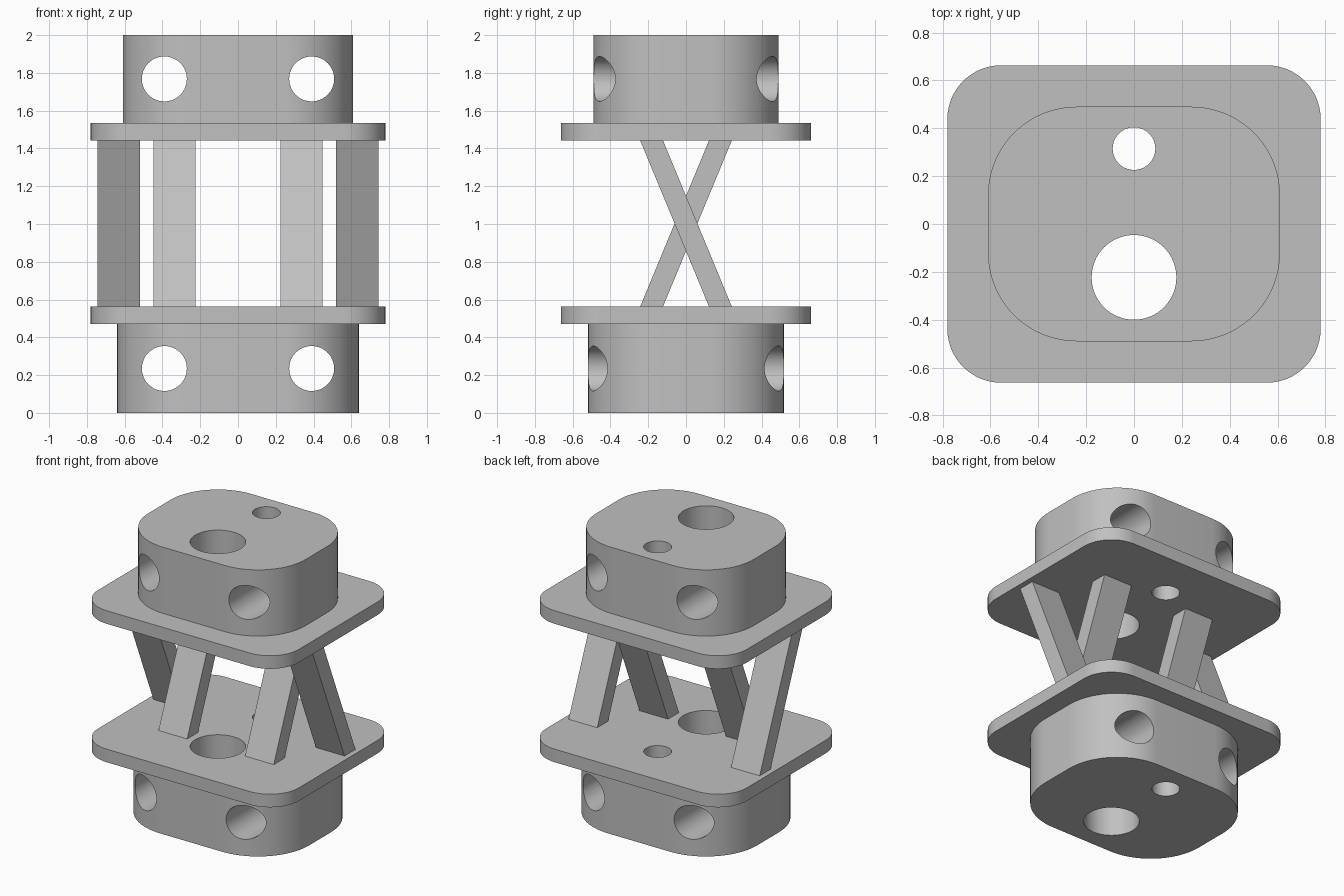
import bpy, bmesh, math

if "Cube" in bpy.data.objects:
    bpy.data.objects.remove(bpy.data.objects["Cube"])

grey = bpy.data.materials.new("plain grey")
grey.diffuse_color = (0.53, 0.53, 0.53, 1)
grey.use_nodes = True
grey.node_tree.nodes["Principled BSDF"].inputs["Base Color"].default_value = grey.diffuse_color


def prism(name, points, depth_vec):
    """Extrude a closed outline of 3D points into a solid."""
    bm = bmesh.new()
    face = bm.faces.new([bm.verts.new(p) for p in points])
    ext = bmesh.ops.extrude_face_region(bm, geom=[face])["geom"]
    bmesh.ops.translate(bm, vec=depth_vec,
                        verts=[v for v in ext if isinstance(v, bmesh.types.BMVert)])
    bmesh.ops.recalc_face_normals(bm, faces=bm.faces)
    mesh = bpy.data.meshes.new(name)
    bm.to_mesh(mesh)
    bm.free()
    mesh.materials.append(grey)
    obj = bpy.data.objects.new(name, mesh)
    bpy.context.collection.objects.link(obj)
    return obj


def rounded_slab(name, hx, hy, r, z0, z1, steps=20):
    """Rounded rectangle standing between two heights."""
    pts = []
    for q, (sx, sy) in enumerate([(1, 1), (-1, 1), (-1, -1), (1, -1)]):
        for i in range(steps + 1):
            a = (q + i / steps) * math.pi / 2
            pts.append((sx * (hx - r) + r * math.cos(a),
                        sy * (hy - r) + r * math.sin(a), z0))
    return prism(name, pts, (0, 0, z1 - z0))


def drill(obj, r, loc, rot=(0, 0, 0)):
    """Cut a round hole right through a part."""
    bpy.ops.mesh.primitive_cylinder_add(vertices=64, radius=r, depth=4,
                                        location=loc, rotation=rot)
    cutter = bpy.context.object
    cutter.name = "hole_cutter"
    mod = obj.modifiers.new("hole", "BOOLEAN")
    mod.operation, mod.solver, mod.object = "DIFFERENCE", "EXACT", cutter
    bpy.ops.object.select_all(action="DESELECT")
    bpy.context.view_layer.objects.active = obj
    obj.select_set(True)
    bpy.ops.object.modifier_apply(modifier=mod.name)
    bpy.data.objects.remove(cutter)


# end blocks and flange plates: half sizes, corner radius, heights
slabs = [("bottom_block", 0.64, 0.52, 0.40, 0.0, 0.47),
         ("bottom_plate", 0.78, 0.663, 0.225, 0.47, 0.562),
         ("top_plate", 0.78, 0.663, 0.225, 1.443, 1.535),
         ("top_block", 0.61, 0.49, 0.37, 1.535, 2.0)]
for name, hx, hy, r, z0, z1 in slabs:
    part = rounded_slab(name, hx, hy, r, z0, z1)
    # large and small upright holes
    drill(part, 0.177, (0, -0.223, 1))
    drill(part, 0.089, (0, 0.315, 1))
    # cross holes from front to back
    if "block" in name:
        zc = 0.235 if z0 == 0 else 1.768
        for x in (-0.39, 0.39):
            drill(part, 0.119, (x, 0, zc), (math.pi / 2, 0, 0))
    bpy.ops.object.shade_smooth_by_angle(angle=math.radians(30))

# slanted struts: inner pair leans back, outer pair leans forward
zb, zt = 0.562, 1.443
for label, x0, lean in (("inner", 0.225, 1), ("outer", 0.52, -1)):
    for side, x in (("right", x0), ("left", -x0 - 0.223)):
        outline = [(x, -0.243 * lean, zb), (x, -0.122 * lean, zb),
                   (x, 0.243 * lean, zt), (x, 0.122 * lean, zt)]
        prism(f"{label}_strut_{side}", outline, (0.223, 0, 0))
